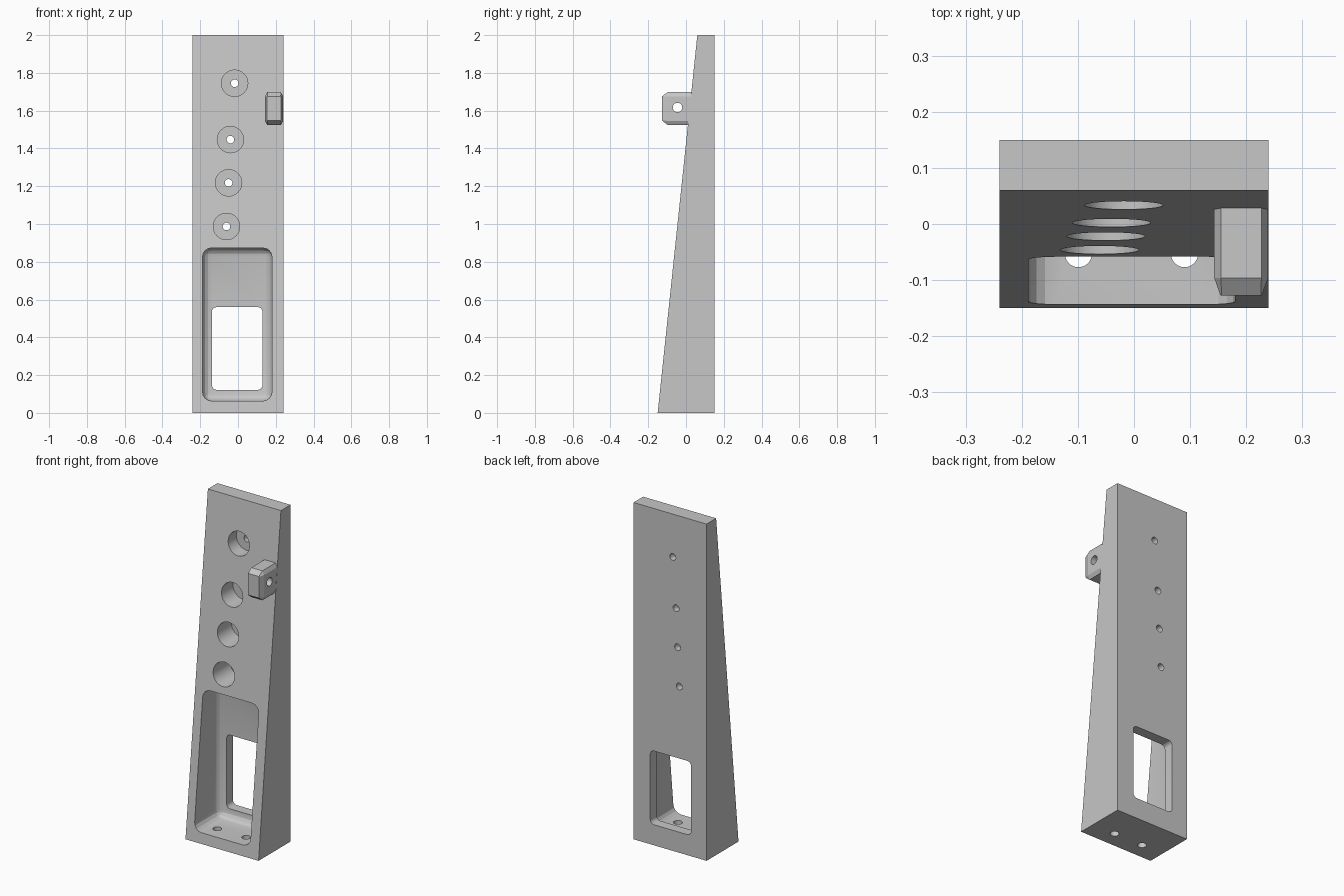
import bpy, bmesh, math
from mathutils import Matrix, Vector

if "Cube" in bpy.data.objects:
    bpy.data.objects.remove(bpy.data.objects["Cube"])

grey = bpy.data.materials.new("plain grey")
grey.diffuse_color = (0.57, 0.57, 0.57, 1)
grey.use_nodes = True
grey.node_tree.nodes["Principled BSDF"].inputs["Base Color"].default_value = grey.diffuse_color


def make_object(name, bm):
    bmesh.ops.recalc_face_normals(bm, faces=bm.faces)
    mesh = bpy.data.meshes.new(name)
    bm.to_mesh(mesh)
    bm.free()
    mesh.materials.append(grey)
    ob = bpy.data.objects.new(name, mesh)
    bpy.context.collection.objects.link(ob)
    return ob


def loft(name, rings):
    """Solid skinned through rings of equal point count."""
    bm = bmesh.new()
    loops = [[bm.verts.new(p) for p in ring] for ring in rings]
    n = len(loops[0])
    for a, b in zip(loops, loops[1:]):
        for i in range(n):
            j = (i + 1) % n
            bm.faces.new((a[i], a[j], b[j], b[i]))
    bm.faces.new(loops[0])
    bm.faces.new(loops[-1])
    return make_object(name, bm)


def rounded_box(name, lo, hi, radius, segments, along_y_only=False):
    bm = bmesh.new()
    lo, hi = Vector(lo), Vector(hi)
    m = Matrix.Translation((lo + hi) / 2) @ Matrix.Diagonal((*(hi - lo), 1))
    bmesh.ops.create_cube(bm, size=1, matrix=m)
    edges = [e for e in bm.edges if not along_y_only
             or abs(e.verts[0].co.y - e.verts[1].co.y) > 0.01]
    bmesh.ops.bevel(bm, geom=edges, offset=radius, segments=segments,
                    profile=0.5, affect='EDGES')
    return make_object(name, bm)


def cylinder(name, start, end, radius):
    bm = bmesh.new()
    a, b = Vector(start), Vector(end)
    rot = (b - a).to_track_quat('Z', 'Y').to_matrix().to_4x4()
    bmesh.ops.create_cone(bm, cap_ends=True, segments=32, radius1=radius,
                          radius2=radius, depth=(b - a).length,
                          matrix=Matrix.Translation((a + b) / 2) @ rot)
    return make_object(name, bm)


def cut(ob, cutter):
    cutter.hide_render = True
    bpy.ops.object.select_all(action='DESELECT')
    bpy.context.view_layer.objects.active = ob
    ob.select_set(True)
    mod = ob.modifiers.new("cut", 'BOOLEAN')
    mod.operation, mod.solver, mod.object = 'DIFFERENCE', 'EXACT', cutter
    bpy.ops.object.modifier_apply(modifier=mod.name)
    bpy.data.objects.remove(cutter)


# Wedge body with a sloping front
profile = [(-0.15, 0), (0.15, 0), (0.15, 2), (0.06, 2)]
body = loft("wedge_body", [[(x, y, z) for y, z in profile] for x in (-0.24, 0.24)])

# Rounded pocket, and the window through its back wall
cut(body, rounded_box("pocket_cutter", (-0.188, -0.4, 0.063), (0.18, 0.09, 0.873), 0.048, 4))
cut(body, rounded_box("window_cutter", (-0.138, 0.02, 0.122), (0.13, 0.3, 0.56), 0.025, 4, True))

# Counterbored screw holes
for x, z in ((-0.018, 1.745), (-0.04, 1.447), (-0.05, 1.218), (-0.061, 0.987)):
    cut(body, cylinder("counterbore_cutter", (x, -0.3, z), (x, 0.11, z), 0.07))
    cut(body, cylinder("screw_cutter", (x, 0.0, z), (x, 0.3, z), 0.02))

# Holes through the floor of the pocket
for x in (-0.099, 0.09):
    cut(body, cylinder("floor_hole_cutter", (x, -0.053, -0.1), (x, -0.053, 0.2), 0.024))


# Chamfered side lug with a cross hole
def octagon(y, x0, x1, z0, z1, cx, cz):
    return [(x, y, z) for x, z in (
        (x0 + cx, z0), (x1 - cx, z0), (x1, z0 + cz), (x1, z1 - cz),
        (x1 - cx, z1), (x0 + cx, z1), (x0, z1 - cz), (x0, z0 + cz))]


lug = loft("side_lug", [
    octagon(0.06, 0.143, 0.239, 1.523, 1.698, 0.012, 0.022),
    octagon(-0.096, 0.143, 0.239, 1.523, 1.698, 0.012, 0.022),
    octagon(-0.127, 0.154, 0.228, 1.548, 1.676, 0.002, 0.002)])
cut(lug, cylinder("lug_hole_cutter", (0.1, -0.045, 1.617), (0.3, -0.045, 1.617), 0.025))

# Smooth only the round holes
for ob in (body, lug):
    bpy.ops.object.select_all(action='DESELECT')
    bpy.context.view_layer.objects.active = ob
    ob.select_set(True)
    bpy.ops.object.shade_smooth_by_angle(angle=math.radians(15))
